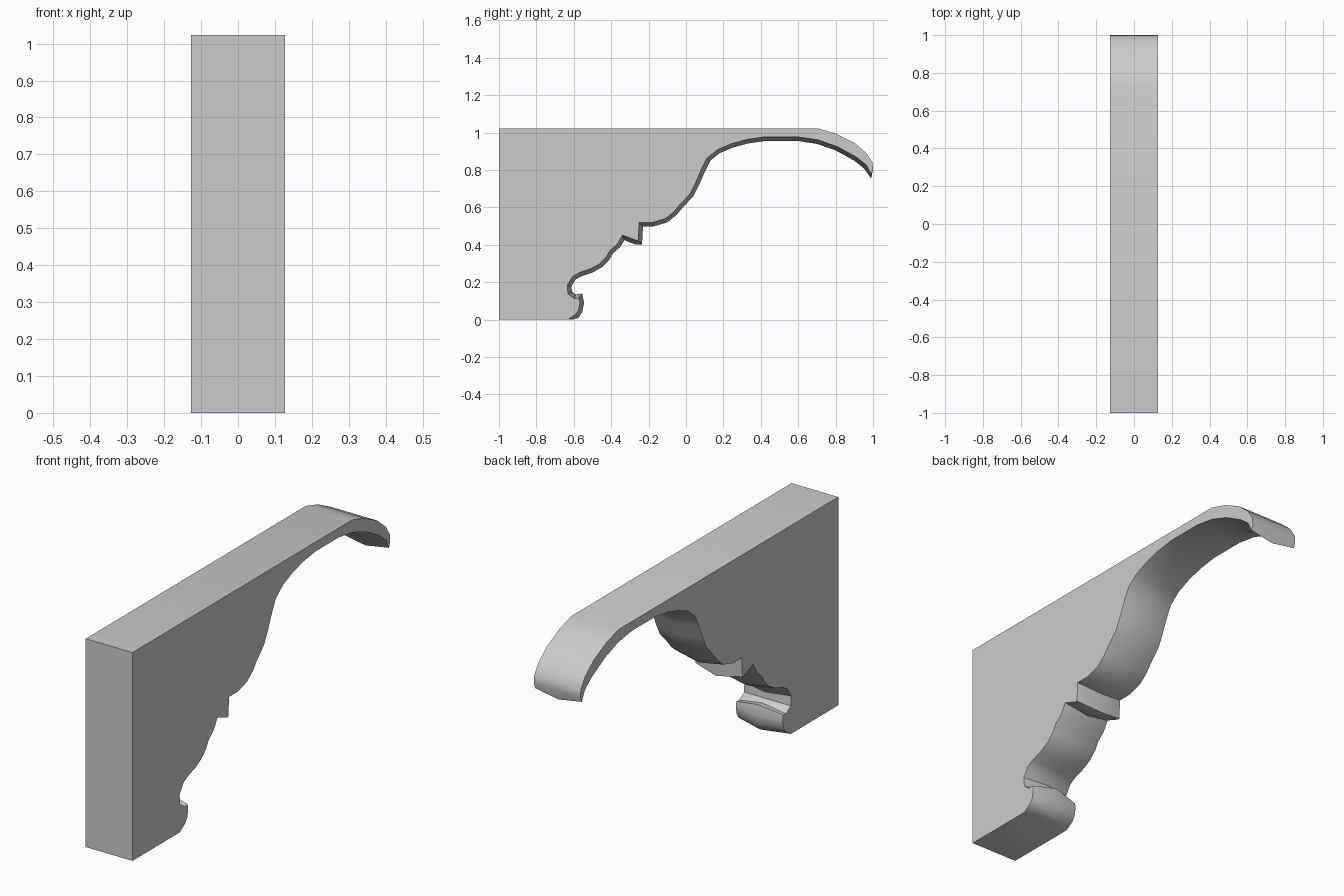
import bpy
import bmesh
import math
from mathutils import Vector

default = bpy.data.objects.get("Cube")
if default:
    bpy.data.objects.remove(default, do_unlink=True)

HALF_WIDTH = 0.127
BULGE = 0.022      # how far the carved edge swells at mid width


def make_material(name, colour):
    mat = bpy.data.materials.new(name)
    mat.use_nodes = True
    mat.diffuse_color = colour
    mat.node_tree.nodes["Principled BSDF"].inputs["Base Color"].default_value = colour
    return mat


# Carved edge from the foot scroll up to the tip, as (y, z)
foot_scroll = [(-.61, 0), (-.575, .01), (-.555, .04), (-.545, .09), (-.555, .14),
               (-.59, .135), (-.61, .15), (-.612, .18), (-.59, .215), (-.56, .232)]
lower_wave = [(-.5, .252), (-.45, .28), (-.41, .32), (-.39, .355), (-.35, .39), (-.33, .425)]
step_block = [(-.27, .402), (-.235, .402), (-.23, .497)]
upper_wave = [(-.18, .497), (-.1, .52), (-.05, .56), (-.02, .597), (.04, .66), (.07, .72),
              (.1, .79), (.13, .85), (.18, .89), (.25, .92), (.33, .942), (.42, .955)]
arm_underside = [(.6, .955), (.7, .94), (.8, .905), (.9, .85), (.95, .81), (.99, .755)]
carved = [Vector(p) for p in
          foot_scroll + lower_wave + step_block + upper_wave + arm_underside]

# Plain edge: rounded tip, flat top and back of the bracket
plain = [Vector(p) for p in [(1, .805), (.997, .84), (.965, .89), (.9, .945), (.8, .995),
                             (.705, 1.023), (-1, 1.023), (-1, 0)]]


def inset_path(path, distance):
    """Shift an open path to its left, with mitred corners."""
    shifted = []
    for i, point in enumerate(path):
        before = (point - path[max(i - 1, 0)]).normalized()
        after = (path[min(i + 1, len(path) - 1)] - point).normalized()
        if i == 0:
            before = after
        if i == len(path) - 1:
            after = before
        n_before = Vector((-before.y, before.x))
        n_after = Vector((-after.y, after.x))
        mitre = (n_before + n_after).normalized()
        shifted.append(point + mitre * distance / max(mitre.dot(n_before), 0.6))
    return shifted


# Side outline is set in along the carved edge only
side_carved = inset_path(carved, BULGE)
side_carved[0] = Vector((carved[0].x - BULGE, 0))
side_carved[-1] = Vector((carved[-1].x, carved[-1].y + BULGE))

bm = bmesh.new()


def add_ring(x, outline):
    return [bm.verts.new((x, p.x, p.y)) for p in outline]


rings = [add_ring(-HALF_WIDTH, side_carved + plain),
         add_ring(0, carved + plain),
         add_ring(HALF_WIDTH, side_carved + plain)]

# Skin between the outlines, then the two flat sides
for ring, following in zip(rings, rings[1:]):
    for i in range(len(ring)):
        j = (i + 1) % len(ring)
        bm.faces.new((ring[i], ring[j], following[j], following[i]))
sides = [bm.faces.new(rings[0]), bm.faces.new(rings[-1])]
bmesh.ops.recalc_face_normals(bm, faces=bm.faces)
bmesh.ops.triangulate(bm, faces=sides)

mesh = bpy.data.meshes.new("carved_bracket")
bm.to_mesh(mesh)
bm.free()
mesh.materials.append(make_material("plain_grey", (0.6, 0.6, 0.6, 1)))
bracket = bpy.data.objects.new("carved_bracket", mesh)
bpy.context.collection.objects.link(bracket)

bpy.ops.object.select_all(action='DESELECT')
bracket.select_set(True)
bpy.context.view_layer.objects.active = bracket
bpy.ops.object.shade_smooth_by_angle(angle=math.radians(30))
